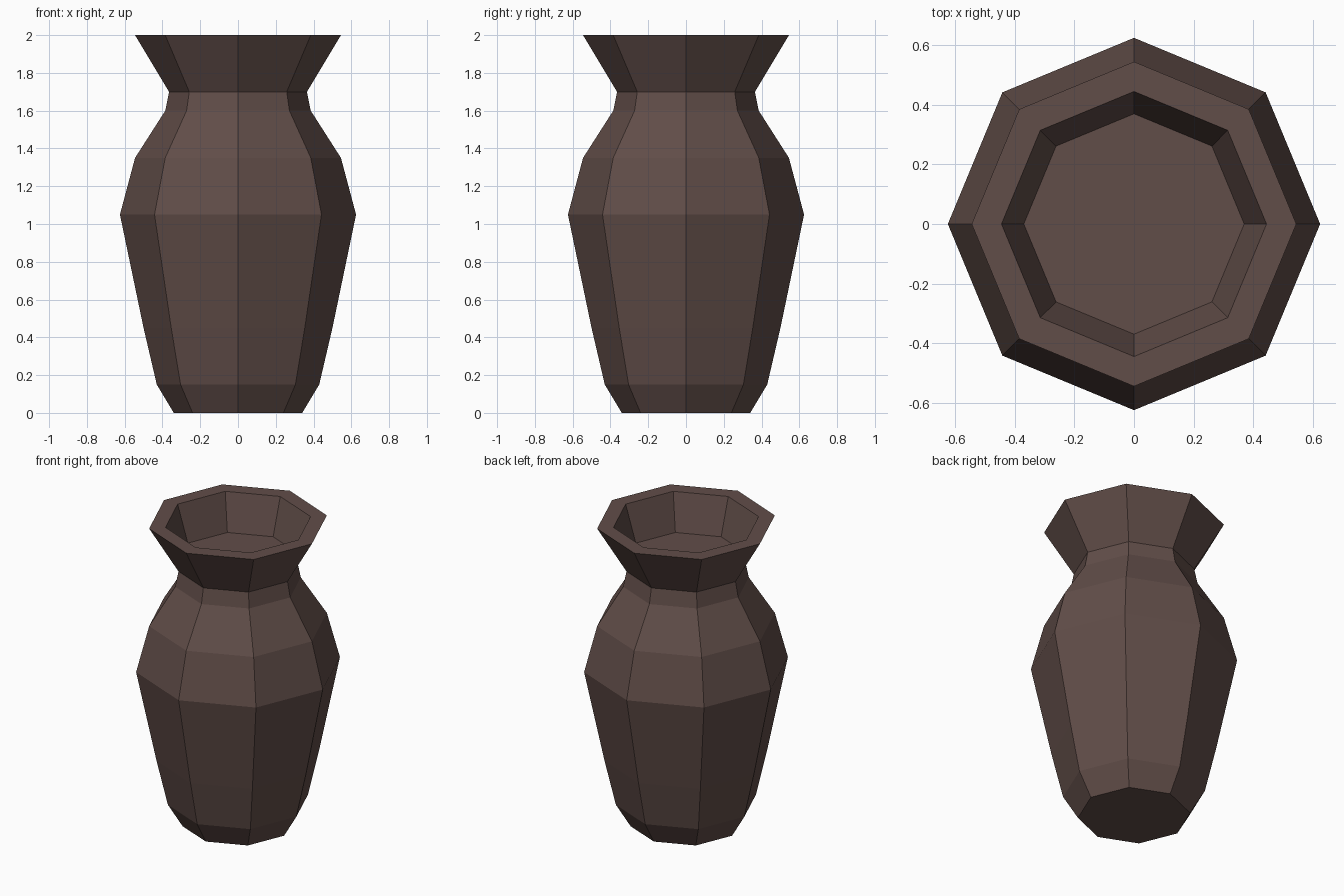
import bpy, bmesh
from math import cos, sin, tau

if "Cube" in bpy.data.objects:
    bpy.data.objects.remove(bpy.data.objects["Cube"])

SIDES = 8

# Profile (radius, height): outer wall upwards, over the flat lip, down to the inner floor
PROFILE = [
    (0.34, 0.0), (0.43, 0.15), (0.50, 0.45), (0.625, 1.05), (0.545, 1.35),
    (0.385, 1.60), (0.365, 1.70), (0.545, 2.0),
    (0.445, 2.0), (0.37, 1.76),
]

# Octagonal vase body: stacked rings joined by flat faces
bm = bmesh.new()
rings = [[bm.verts.new((r * cos(tau * i / SIDES), r * sin(tau * i / SIDES), z))
          for i in range(SIDES)] for r, z in PROFILE]
for low, high in zip(rings, rings[1:]):
    for i in range(SIDES):
        j = (i + 1) % SIDES
        bm.faces.new((low[i], low[j], high[j], high[i]))

# Base and inner floor
bm.faces.new(rings[0][::-1])
bm.faces.new(rings[-1])
bmesh.ops.recalc_face_normals(bm, faces=bm.faces)

mesh = bpy.data.meshes.new("vase")
bm.to_mesh(mesh)
bm.free()
vase = bpy.data.objects.new("vase", mesh)
bpy.context.collection.objects.link(vase)

# Dark brown clay
clay = bpy.data.materials.new("brown_clay")
clay.diffuse_color = (0.12, 0.075, 0.066, 1)
clay.use_nodes = True
clay.node_tree.nodes["Principled BSDF"].inputs["Base Color"].default_value = clay.diffuse_color
mesh.materials.append(clay)
